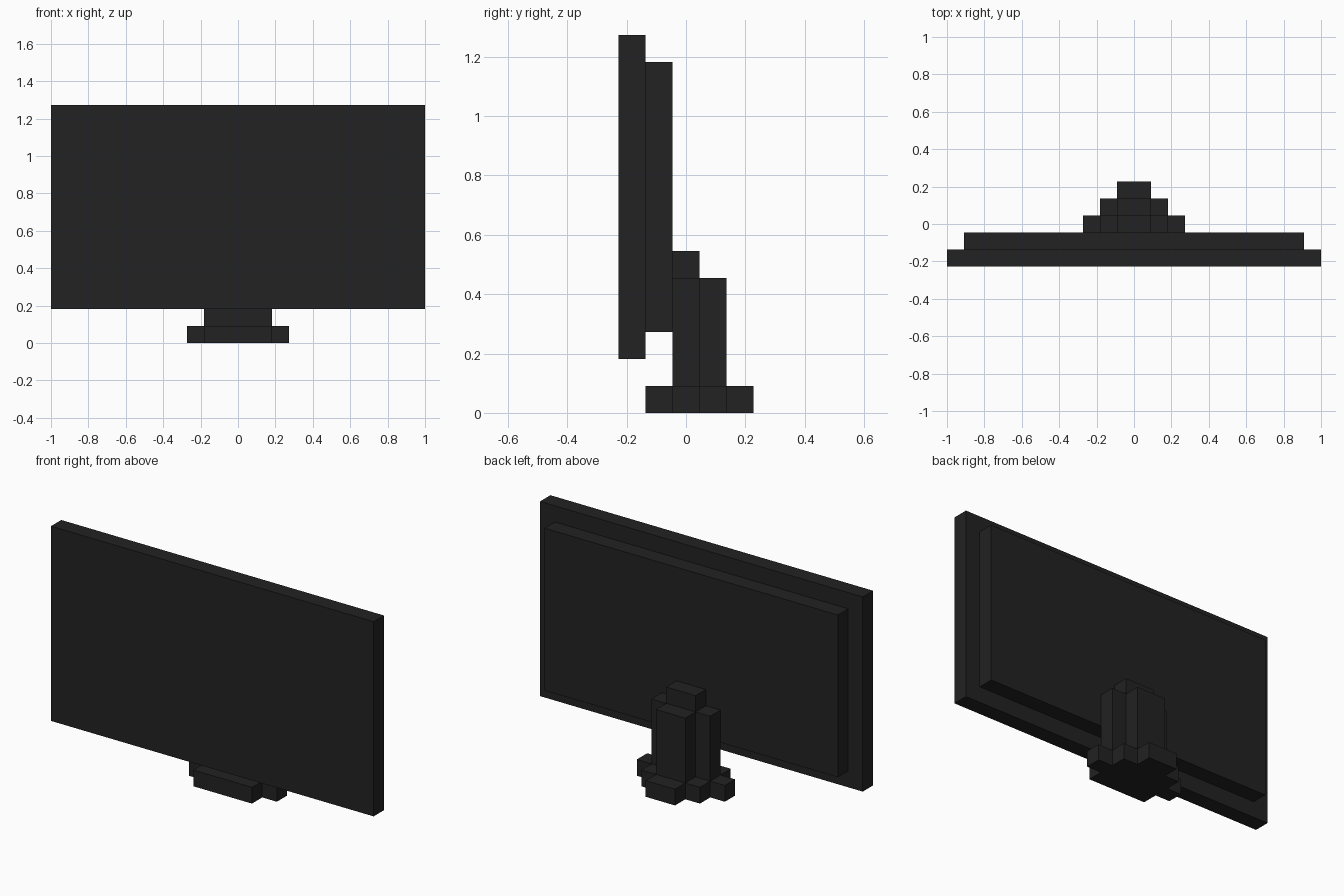
import bpy
import bmesh

# Remove the default cube
cube = bpy.data.objects.get("Cube")
if cube:
    bpy.data.objects.remove(cube, do_unlink=True)

UNIT = 2 / 22  # one block of the stepped grid

# Single matte dark plastic
COLOUR = (0.016, 0.016, 0.016, 1)
plastic = bpy.data.materials.new("dark grey plastic")
plastic.use_nodes = True
plastic.diffuse_color = COLOUR
bsdf = next(n for n in plastic.node_tree.nodes if n.type == "BSDF_PRINCIPLED")
bsdf.inputs["Base Color"].default_value = COLOUR
bsdf.inputs["Roughness"].default_value = 0.8


def stepped_prism(name, y_start, half_widths, z0, z1):
    """Extrude a footprint mirrored in x, one half width per block row in y."""
    side = []
    for row, half in enumerate(half_widths):
        side += [(half, y_start + row), (half, y_start + row + 1)]
    outline = side + [(-x, y) for x, y in reversed(side)]
    bm = bmesh.new()
    base = bm.faces.new([bm.verts.new((x * UNIT, y * UNIT, z0 * UNIT)) for x, y in outline])
    grown = bmesh.ops.extrude_face_region(bm, geom=[base], use_keep_orig=True)
    top = [v for v in grown["geom"] if isinstance(v, bmesh.types.BMVert)]
    bmesh.ops.translate(bm, verts=top, vec=(0, 0, (z1 - z0) * UNIT))
    bmesh.ops.recalc_face_normals(bm, faces=bm.faces)
    mesh = bpy.data.meshes.new(name)
    bm.to_mesh(mesh)
    bm.free()
    mesh.materials.append(plastic)
    obj = bpy.data.objects.new(name, mesh)
    bpy.context.collection.objects.link(obj)
    return obj


# Screen slab and the smaller housing behind it
stepped_prism("screen", -2.5, [11], 2, 14)
stepped_prism("back_housing", -1.5, [10], 3, 13)

# Stand: rounded-off stepped foot, T-shaped column and its cap
stepped_prism("stand_foot", -1.5, [2, 3, 2, 1], 0, 1)
stepped_prism("stand_column", -0.5, [2, 1], 1, 5)
stepped_prism("stand_column_cap", -0.5, [1], 5, 6)
